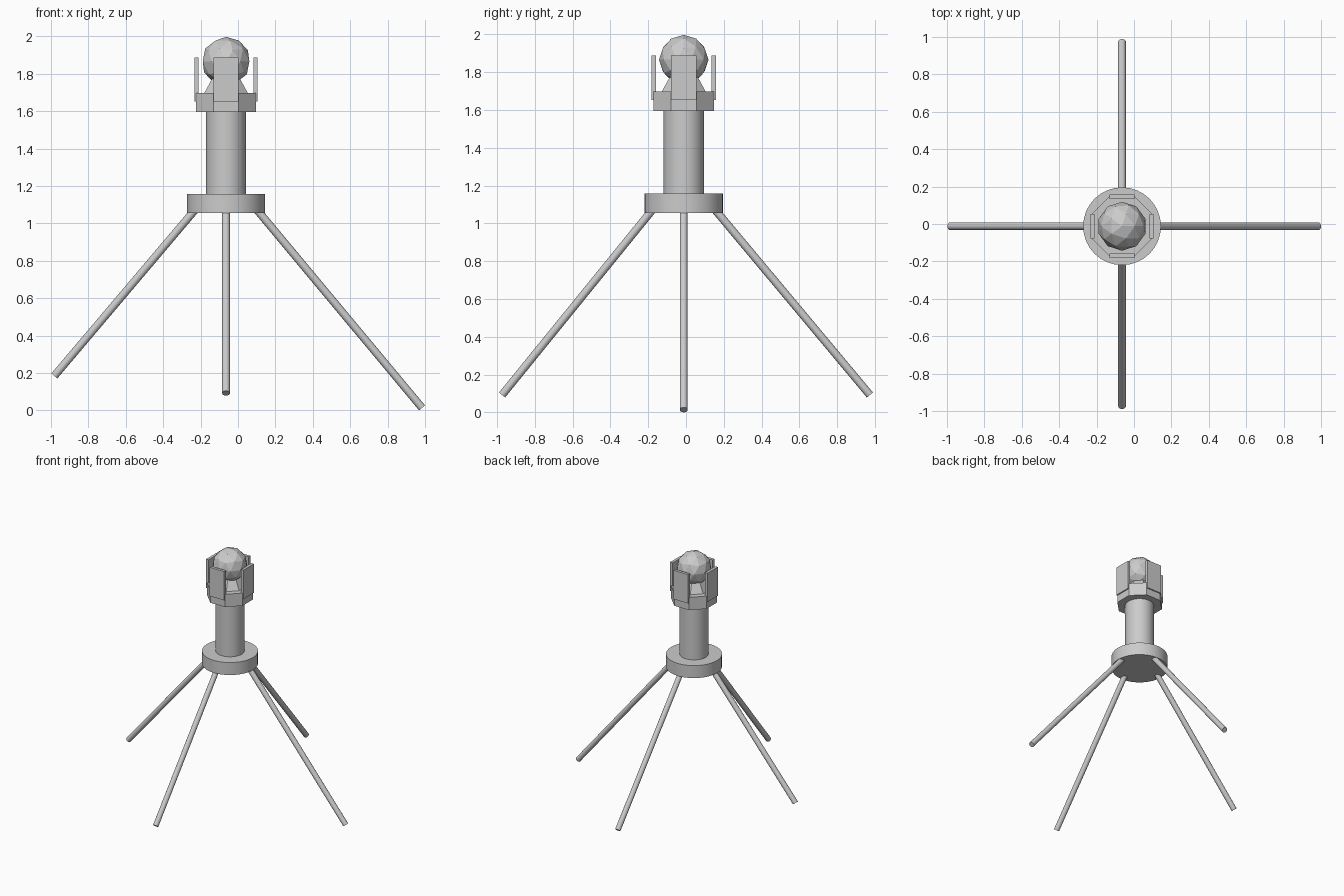
import bpy, math
from mathutils import Vector

if "Cube" in bpy.data.objects:
    bpy.data.objects.remove(bpy.data.objects["Cube"])

CX, CY = -0.064, -0.012   # axis of the central post


def finish(name, smooth=False):
    ob = bpy.context.object
    ob.name = name
    if smooth:
        bpy.ops.object.shade_smooth_by_angle(angle=math.radians(40))
    return ob


def frustum(name, sides, r1, r2, z1, z2, turn=0.0, smooth=False):
    bpy.ops.mesh.primitive_cone_add(vertices=sides, radius1=r1, radius2=r2, depth=z2 - z1,
                                    location=(CX, CY, (z1 + z2) / 2), rotation=(0, 0, turn))
    return finish(name, smooth)


def rod(name, a, b, r):
    a, b = Vector(a), Vector(b)
    d = b - a
    bpy.ops.mesh.primitive_cylinder_add(vertices=16, radius=r, depth=d.length, location=(a + b) / 2,
                                        rotation=d.to_track_quat('Z', 'Y').to_euler())
    return finish(name, True)


# Hub disc and post
frustum("hub_disc", 32, 0.208, 0.208, 1.056, 1.158, smooth=True)
frustum("post", 32, 0.107, 0.107, 1.15, 1.60, smooth=True)

# Octagonal collar and tapered neck, flats facing the axes
OCT = 1 / math.cos(math.pi / 8)
frustum("collar", 8, 0.16 * OCT, 0.16 * OCT, 1.594, 1.698, math.pi / 8)
frustum("neck", 8, 0.12 * OCT, 0.068 * OCT, 1.69, 1.785, math.pi / 8)

# Faceted ball
bpy.ops.mesh.primitive_ico_sphere_add(subdivisions=2, radius=0.131, location=(CX, CY, 1.866))
finish("ball")

# Four upright guard plates
for i, side in enumerate(("right", "back", "left", "front")):
    a = i * math.pi / 2
    bpy.ops.mesh.primitive_cube_add(size=1, rotation=(0, 0, a), location=(
        CX + 0.158 * math.cos(a), CY + 0.158 * math.sin(a), 1.770))
    bpy.context.object.scale = (0.023, 0.133, 0.236)
    finish(side + "_plate")

# Four splayed legs of unequal length
feet = {"right": (0.984, CY, 0.0136), "left": (-0.982, CY, 0.184),
        "back": (CX, 0.973, 0.092), "front": (CX, -0.973, 0.092)}
for side, foot in feet.items():
    out = Vector((foot[0] - CX, foot[1] - CY, 0)).normalized()
    top = Vector((CX, CY, 1.086)) + out * 0.154
    rod(side + "_leg", top, foot, 0.021)
